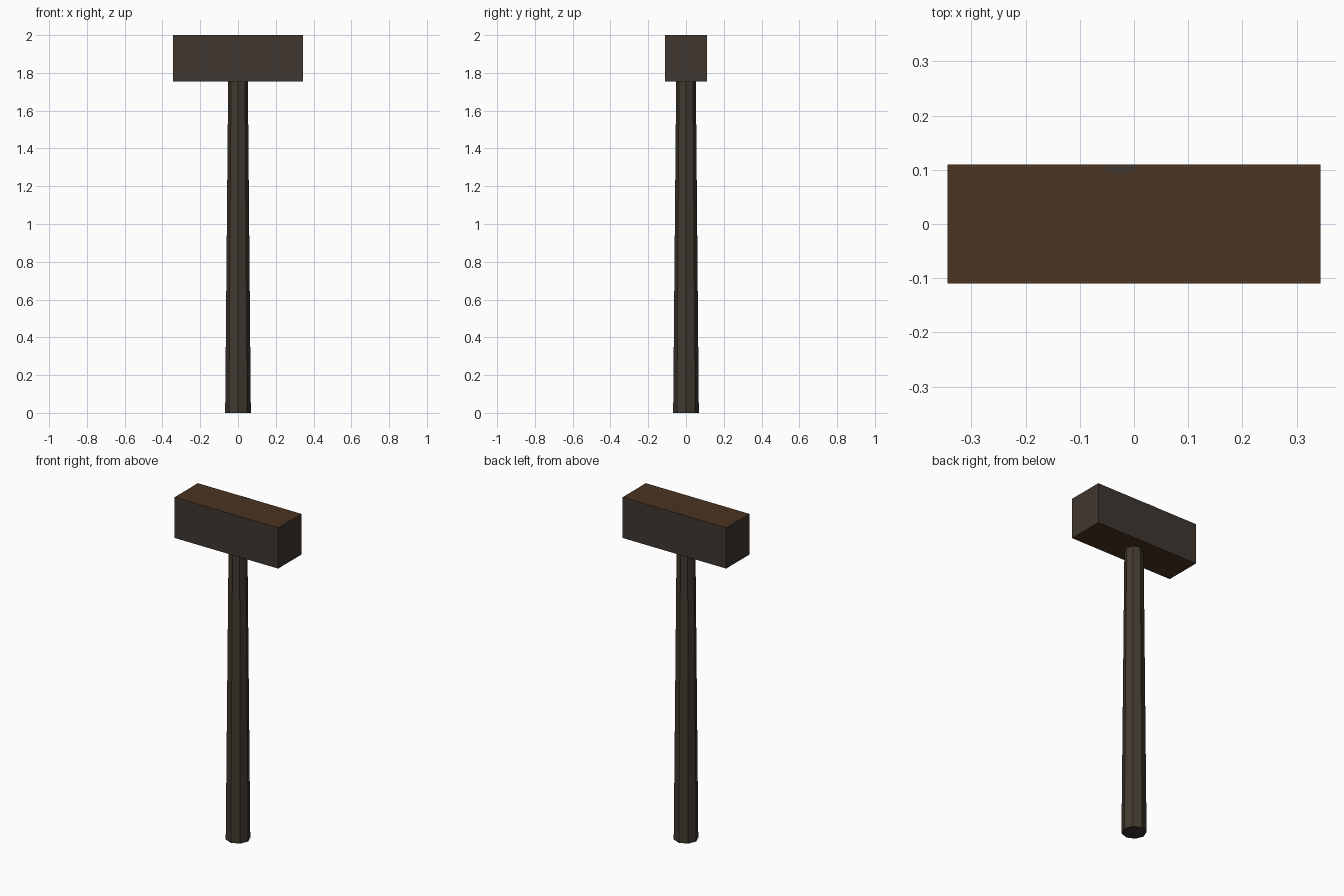
import bpy, bmesh, math

if "Cube" in bpy.data.objects:
    bpy.data.objects.remove(bpy.data.objects["Cube"])


def material(name, rgb):
    m = bpy.data.materials.new(name)
    m.diffuse_color = (*rgb, 1)
    m.use_nodes = True
    m.node_tree.nodes["Principled BSDF"].inputs["Base Color"].default_value = m.diffuse_color
    return m


BROWN = material("brown wood", (0.068, 0.034, 0.016))
GREY = material("grey brown wood", (0.050, 0.038, 0.030))
HANDLE = material("dark handle wood", (0.052, 0.041, 0.029))
END = material("dark end grain", (0.040, 0.030, 0.028))


def finish(name, bm, mats, rule):
    bmesh.ops.recalc_face_normals(bm, faces=bm.faces)
    bm.normal_update()
    for f in bm.faces:
        f.material_index = rule(f.normal)
    me = bpy.data.meshes.new(name)
    bm.to_mesh(me)
    bm.free()
    for m in mats:
        me.materials.append(m)
    ob = bpy.data.objects.new(name, me)
    bpy.context.collection.objects.link(ob)
    return ob


# Mallet head: brown top and bottom, greyer sides
bm = bmesh.new()
bmesh.ops.create_cube(bm, size=1)
bmesh.ops.scale(bm, verts=bm.verts, vec=(0.688, 0.22, 0.245))
bmesh.ops.translate(bm, verts=bm.verts, vec=(0, 0, 1.8775))
finish("head", bm, [BROWN, GREY], lambda n: 0 if abs(n.z) > 0.5 else 1)

# Tapered eight-sided handle, reaching a little into the head
bm = bmesh.new()
bmesh.ops.create_cone(bm, cap_ends=True, segments=8, radius1=0.068,
                      radius2=0.052, depth=1.78)
bmesh.ops.translate(bm, verts=bm.verts, vec=(0, 0, 0.89))
finish("handle", bm, [HANDLE, END], lambda n: 1 if n.z < -0.5 else 0)

# Small dark knot at the back edge of the head's top
bm = bmesh.new()
arc = [math.pi + math.pi * i / 8 for i in range(9)]
face = bm.faces.new([bm.verts.new((-0.025 + 0.03 * math.cos(a),
                                   0.11 + 0.018 * math.sin(a), 1.999)) for a in arc])
ext = bmesh.ops.extrude_face_region(bm, geom=[face])
top = [v for v in ext["geom"] if isinstance(v, bmesh.types.BMVert)]
bmesh.ops.translate(bm, verts=top, vec=(0, 0, 0.002))
finish("knot", bm, [GREY], lambda n: 0)
